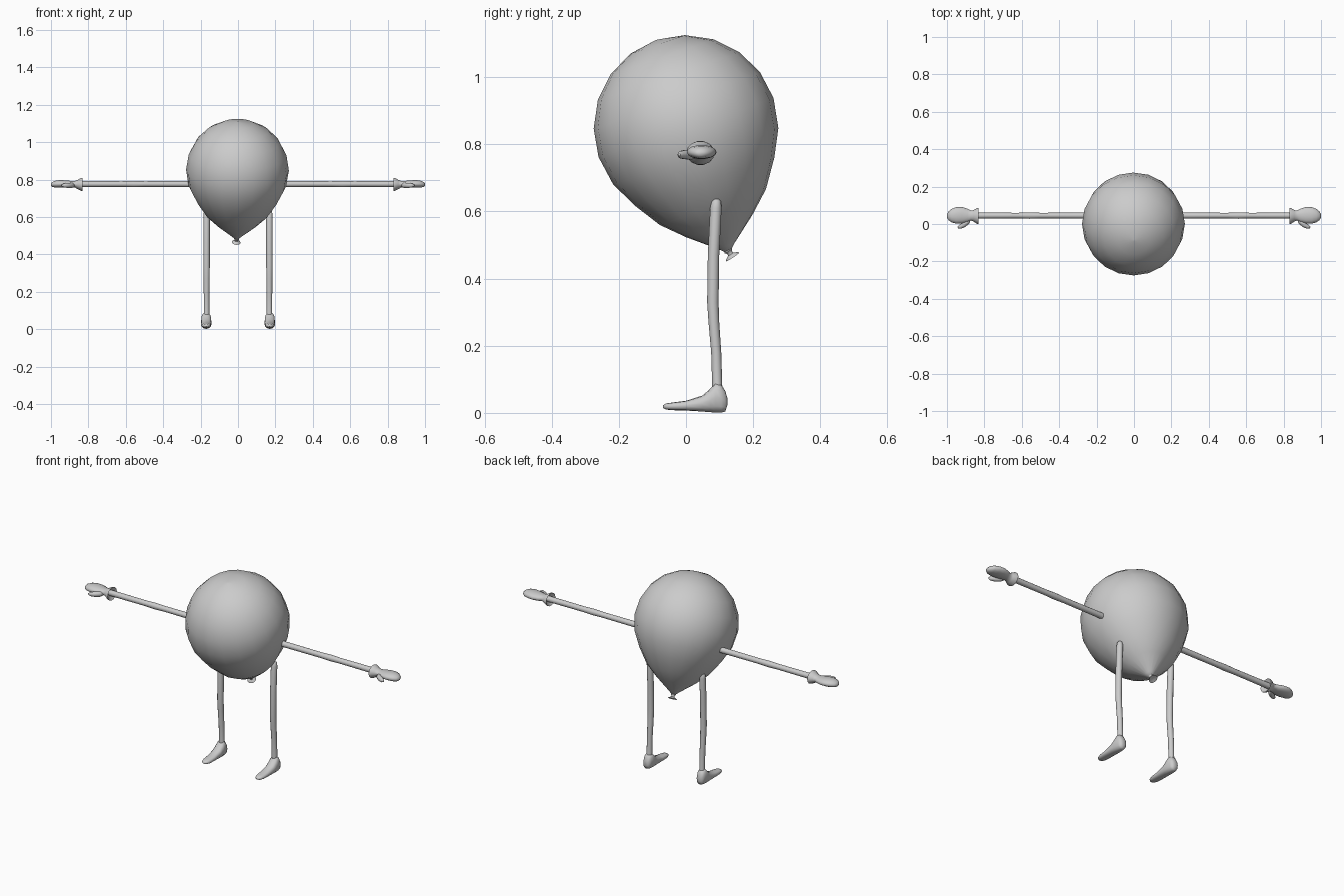
import bpy, bmesh, math
from mathutils import Vector

if "Cube" in bpy.data.objects:
    bpy.data.objects.remove(bpy.data.objects["Cube"])

X, Y, Z = Vector((1, 0, 0)), Vector((0, 1, 0)), Vector((0, 0, 1))


def loft(name, rings, u, v, sides=12, power=1.0, mirror=False, angle=60):
    """Skin closed cross-sections given as (centre, radius_u, radius_v)."""
    def soft(c):
        return math.copysign(abs(c) ** power, c)

    bm = bmesh.new()
    loops = []
    for c, ru, rv in rings:
        loop = []
        for i in range(sides):
            a = 2 * math.pi * i / sides
            offset = u * ru * soft(math.cos(a)) + v * rv * soft(math.sin(a))
            loop.append(bm.verts.new(Vector(c) + offset))
        loops.append(loop)
    for a, b in zip(loops, loops[1:]):
        for i in range(sides):
            j = (i + 1) % sides
            bm.faces.new((a[i], a[j], b[j], b[i]))
    bm.faces.new(loops[0])
    bm.faces.new(loops[-1])
    bmesh.ops.recalc_face_normals(bm, faces=bm.faces)
    mesh = bpy.data.meshes.new(name)
    bm.to_mesh(mesh)
    bm.free()
    obj = bpy.data.objects.new(name, mesh)
    bpy.context.collection.objects.link(obj)
    bpy.ops.object.select_all(action='DESELECT')
    obj.select_set(True)
    bpy.context.view_layer.objects.active = obj
    bpy.ops.object.shade_smooth_by_angle(angle=math.radians(angle))
    if mirror:
        obj.modifiers.new("Mirror", 'MIRROR')
    return obj


# Balloon body: teardrop revolved about an axis that leans forward
centre = Vector((-0.003, 0, 0.85))
axis = Vector((0.01, -0.32, 0.947)).normalized()
side_v = axis.cross(X).normalized()
side_u = side_v.cross(axis).normalized()

profile = [(-0.388, 0.01), (-0.373, 0.026), (-0.31, 0.104), (-0.25, 0.167),
           (-0.17, 0.22), (-0.09, 0.26)]
for k in range(6):
    a = math.radians(min(18 * k, 89))
    profile.append((0.275 * math.sin(a), 0.275 * math.cos(a)))
loft("balloon_body", [(centre + axis * t, r, r) for t, r in profile],
     side_u, side_v, sides=20)

# Tied knot with a flared lip under the tip
knot_base = centre - axis * 0.38
knot_dir = Vector((-0.1, 0.55, -0.83)).normalized()
knot_v = knot_dir.cross(X).normalized()
knot_u = knot_v.cross(knot_dir)
knot = [(0, 0.009), (0.008, 0.014), (0.015, 0.008), (0.021, 0.009),
        (0.028, 0.022), (0.031, 0.024), (0.027, 0.01)]
loft("balloon_knot", [(knot_base + knot_dir * t, r, r) for t, r in knot],
     knot_u, knot_v, sides=12, angle=50)

# Legs: thin tubes with a slight knee bend
leg = [(0.09, 0.637, 0.008), (0.09, 0.63, 0.014), (0.089, 0.61, 0.017),
       (0.082, 0.47, 0.017), (0.08, 0.33, 0.017), (0.083, 0.27, 0.016),
       (0.09, 0.18, 0.015), (0.093, 0.08, 0.015), (0.095, 0.04, 0.02)]
loft("leg", [((0.168, y, z), r, r) for y, z, r in leg], X, Y, mirror=True)

# Feet: y, bottom, top, half width
foot = [(0.123, 0.022, 0.045, 0.01), (0.117, 0.004, 0.065, 0.02),
        (0.105, 0.001, 0.085, 0.024), (0.088, 0.001, 0.09, 0.027),
        (0.074, 0.002, 0.074, 0.028), (0.05, 0.004, 0.052, 0.028),
        (0.0, 0.007, 0.036, 0.026), (-0.04, 0.008, 0.031, 0.024),
        (-0.06, 0.010, 0.028, 0.017), (-0.068, 0.014, 0.023, 0.007)]
loft("foot", [((0.17, y, (lo + hi) / 2), w, (hi - lo) / 2) for y, lo, hi, w in foot],
     X, Z, power=0.8, mirror=True)

# Arms: straight tubes with a faint elbow swelling
arm = [(0.23, 0.016), (0.5, 0.015), (0.56, 0.017), (0.62, 0.015), (0.85, 0.016)]
loft("arm", [((x, 0.045, 0.776), r, r) for x, r in arm], Y, Z, mirror=True)

# Glove: flared cuff, wrist and mitten: x, y, z, half depth, half height
glove = [(0.848, 0.043, 0.774, 0.015, 0.015), (0.832, 0.043, 0.774, 0.042, 0.036),
         (0.84, 0.043, 0.774, 0.042, 0.035), (0.858, 0.044, 0.774, 0.03, 0.025),
         (0.872, 0.045, 0.775, 0.027, 0.018), (0.89, 0.046, 0.775, 0.036, 0.018),
         (0.92, 0.047, 0.776, 0.044, 0.020), (0.95, 0.046, 0.777, 0.044, 0.021),
         (0.975, 0.045, 0.776, 0.036, 0.019), (0.992, 0.044, 0.774, 0.023, 0.014),
         (1.0, 0.043, 0.773, 0.009, 0.006)]
loft("glove", [((x, y, z), d, h) for x, y, z, d, h in glove], Y, Z,
     sides=14, mirror=True, angle=70)

# Thumb pointing forward and outward from the glove
thumb_side = Vector((0.55, 0.83, 0)).normalized()
thumb = [(0.875, 0.032, 0.008), (0.89, 0.014, 0.015), (0.91, -0.004, 0.014),
         (0.93, -0.016, 0.011), (0.942, -0.02, 0.004)]
loft("thumb", [((x, y, 0.769), r, r) for x, y, r in thumb], thumb_side, Z,
     sides=10, mirror=True)
